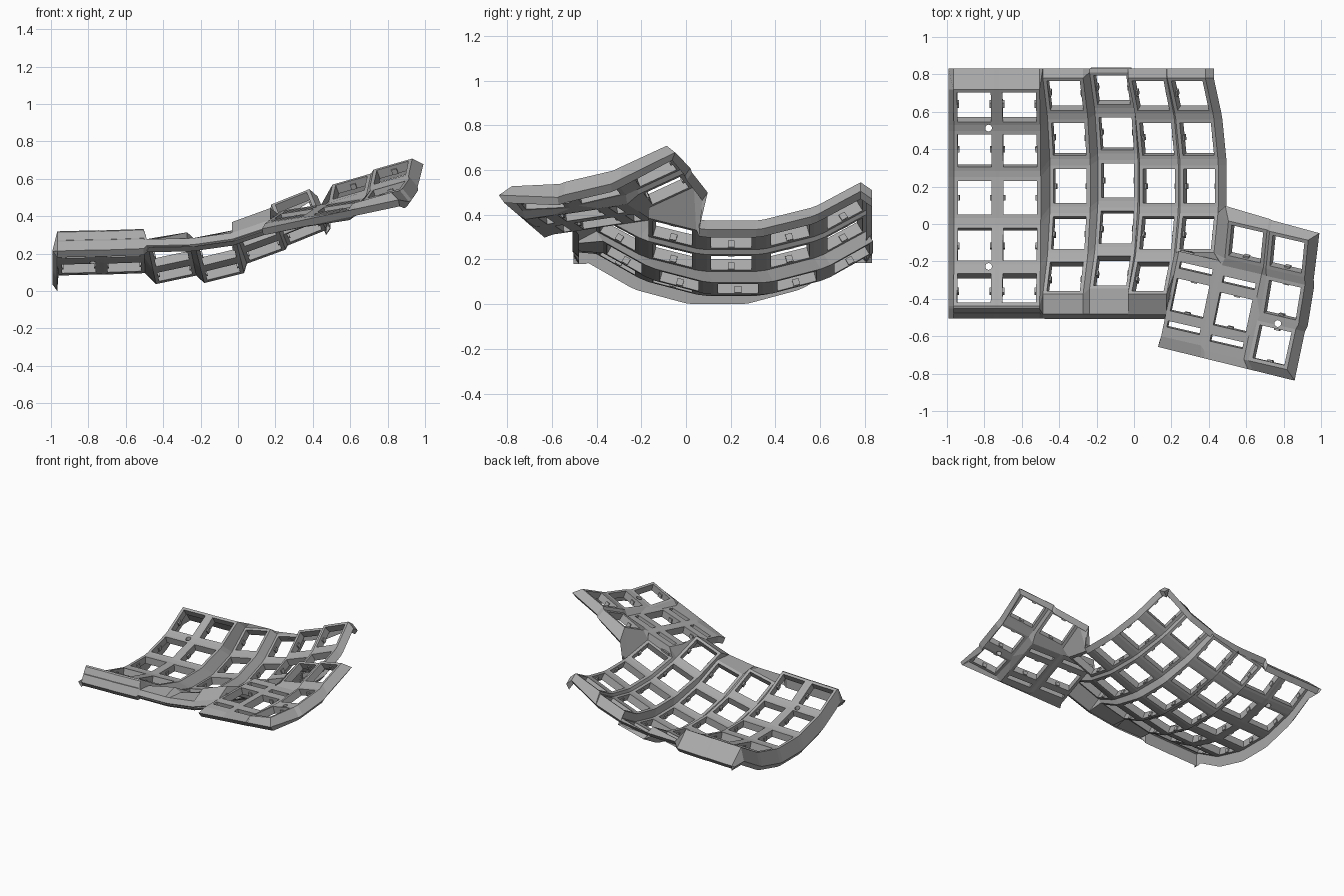
import bpy, bmesh
from math import radians, sin, cos
from mathutils import Vector, Matrix

if "Cube" in bpy.data.objects:
    bpy.data.objects.remove(bpy.data.objects["Cube"])

grey = bpy.data.materials.new("plain_grey")
grey.use_nodes = True
COLOUR = (0.4, 0.4, 0.4, 1)
grey.diffuse_color = COLOUR
grey.node_tree.nodes["Principled BSDF"].inputs["Base Color"].default_value = COLOUR

THICK, HALF, HOLE, RADIUS = 0.052, 0.11, 0.09, 0.966
UP = Vector((0, 0, 1))
sheet = []        # polygons of posts; a post is a (top, bottom) point pair
clips = []        # frames (centre, along, across, normal) of the small clips


def patch(*posts):
    sheet.append(posts)


def strip(a, b):
    for i in range(min(len(a), len(b)) - 1):
        patch(a[i], b[i], b[i + 1], a[i + 1])


def post(c, U, V, u, v):
    p = c + U * u + V * v
    return (p, p - U.cross(V) * THICK)


def frame(c, U, V, v0, v1, h0, h1):
    """A flat ring around one rectangular opening; returns left and right edges."""
    outer = [post(c, U, V, u, v) for u, v in ((-HALF, v0), (HALF, v0), (HALF, v1), (-HALF, v1))]
    inner = [post(c, U, V, u, v) for u, v in ((-HOLE, h0), (HOLE, h0), (HOLE, h1), (-HOLE, h1))]
    for i in range(4):
        j = (i + 1) % 4
        patch(outer[i], outer[j], inner[j], inner[i])
    return [outer[0], outer[3]], [outer[1], outer[2]]


def key(c, U, V, thumb=False):
    a, b = (V, -U) if thumb else (U, V)
    for s in (-1, 1):
        clips.append((c + a * s * HOLE, a, b, U.cross(V)))
    return frame(c, U, V, -HALF, HALF, -HOLE, HOLE)


def lip_at(top, d):
    """A lip post whose underside is set in against the outward direction d."""
    return (top, top - Vector(d).normalized() * .025 - UP * .035)


def rim(p, d, drop):
    """A lip post pushed outward by d and down from an edge post."""
    return lip_at(p[0] + Vector(d) - UP * drop, d)


def sweep(x):
    """Height of the continuous front and back borders."""
    return .28 + .35 * max(0, x + .5) ** 3


# --- Main key field: curved, tilted columns (x, y, z, tilt, rows) ---
columns = [(-.86, .148, .14, 1.5, 5), (-.617, .148, .146, 2, 5), (-.35, .21, .113, 12, 5),
           (-.095, .24, .122, 14, 5), (.125, .21, .235, 20, 5), (.34, .21, .335, 22, 4)]
left, right = [], []
for n, (x, y, z, tilt, rows) in enumerate(columns):
    turn = Matrix.Rotation(-radians(tilt), 3, 'Y')
    sides = [[], []]
    for r in range(rows):
        a = radians(15 * (2 - r))
        c = Vector((x, y, z)) + turn @ Vector((0, RADIUS * sin(a), RADIUS * (1 - cos(a))))
        edges = key(c, turn @ Vector((1, 0, 0)), turn @ Vector((0, cos(a), sin(a))))
        for side, edge in zip(sides, edges):
            side += [edge[1], edge[0]]
    for side in sides:
        back, front = side[0][0], side[-1][0]
        drop = .1 if n < 2 else back.z - sweep(back.x)
        side.insert(0, lip_at(Vector((back.x, .838, back.z - drop)), (0, 1, 0)))
        if rows == 5:
            if n < 2:
                shelf = front - Vector((0, .015, .005))
            else:
                shelf = Vector((front.x, -.475, sweep(front.x)))
            side.append((shelf, shelf + side[-1][1] - front))
            side.append(lip_at(Vector((shelf.x, -.497, shelf.z - (.1 if n < 2 else .035))), (0, -1, 0)))
    L, R = sides
    for i in range(0, len(L) - 1, 2):
        patch(L[i], R[i], R[i + 1], L[i + 1])
    if rows == 5:
        patch(L[-2], R[-2], R[-1], L[-1])
    if n:
        strip(right[-1], L)
    left.append(L)
    right.append(R)

# Hanging lip along the left side and small lip along the right side
first, last = left[0], right[-1]
strip([rim(p, (-1 - p[0].x, 0, 0), 0 if p in (first[0], first[-1]) else .1) for p in first], first)
right_lip = [rim(p, (.045, 0, 0), .04) for p in last[:8]]
strip(last[:8], right_lip)

# --- Thumb cluster, turned in plan ---
spin = radians(13)
PU, PV = Vector((cos(spin), -sin(spin), 0)), Vector((sin(spin), cos(spin), 0))


def thumb(x, y, z, su, sv, tall=False):
    c, U = Vector((x, y, z)), (PU + UP * su).normalized()
    V = PV + UP * sv
    V = (V - U * V.dot(U)).normalized()
    if not tall:
        return key(c, U, V, True)
    lo, mid, hi = (frame(c, U, V, -.235, -HALF, -.18, -.145), key(c, U, V, True),
                   frame(c, U, V, HALF, .235, .145, .18))
    return [lo[i] + [mid[i][1], hi[i][1]] for i in (0, 1)]


AL, AR = thumb(.29, -.39, .415, .15, .15, True)
BL, BR = thumb(.52, -.465, .45, .15, .15, True)
CL, CR = thumb(.73, -.64, .505, .28, .05)
DL, DR = thumb(.785, -.40, .545, .28, .25)
EL, ER = thumb(.81, -.155, .635, .28, .5)
FL, FR = thumb(.59, -.10, .555, .28, .5)

strip(AR, BL)
strip(BR, CL + DL)
for L, R in ((CL + DL, CR + DR), (DL + EL, DR + ER)):
    patch(L[1], R[1], R[2], L[2])
strip(FR, EL)
patch(BL[3], BR[3], FR[0], FL[0])
patch(BR[3], DL[1], EL[0], FR[0])

# Webs joining the thumb cluster to the main field
R4, L5, R5 = right[4], left[5], right[5]
patch(R4[8], L5[8], AL[3], R4[9])
patch(R4[9], AL[3], AL[2], R4[10])
patch(R4[10], AL[2], AL[1], R4[11])
patch(L5[8], R5[8], AR[3], AL[3])
patch(R5[8], BL[3], AR[3])
patch(R5[8], FL[0], BL[3])
patch(R5[8], R5[7], FL[1], FL[0])

# Bevelled lip around the cluster: straight front edge, then right side and back
front_edge = [AL[0], AR[0], BL[0], BR[0], CL[0], CR[0]]
start, end = Vector((.12, -.65, .335)), Vector((.85, -.83, .49))
lip = []
for p in front_edge:
    t = (p[0].x - front_edge[0][0].x) / (front_edge[-1][0].x - front_edge[0][0].x)
    lip.append(lip_at(start.lerp(end, t), -PV))
side_edge = [(p, PU * .05, .06) for p in (CR[1], DR[0], DR[1], ER[0])]
side_edge += [(ER[1], (PU + PV) * .05, .03), (EL[1], PV * .06, .04), (FR[1], PV * .06, .04),
              (FL[1], PV * .075 - PU * .035, .07)]
lip += [rim(*e) for e in side_edge]
strip(front_edge + [e[0] for e in side_edge], lip)
patch(FL[1], lip[-1], right_lip[7], R5[7])


def finish(bm, name):
    mesh = bpy.data.meshes.new(name)
    bmesh.ops.recalc_face_normals(bm, faces=bm.faces)
    bm.to_mesh(mesh)
    bm.free()
    mesh.materials.append(grey)
    obj = bpy.data.objects.new(name, mesh)
    bpy.context.collection.objects.link(obj)
    return obj


# --- Turn the sheet of posts into a closed plate ---
bm, pool, border = bmesh.new(), {}, {}


def vert(p):
    k = tuple(round(v, 4) for v in p)
    if k not in pool:
        pool[k] = bm.verts.new(p)
    return pool[k]


for poly in sheet:
    tops, bottoms = [vert(p[0]) for p in poly], [vert(p[1]) for p in poly]
    bm.faces.new(tops)
    bm.faces.new(bottoms[::-1])
    for i in range(len(poly)):
        j = (i + 1) % len(poly)
        border.setdefault(frozenset((tops[i], tops[j])), []).append((tops[i], tops[j], bottoms[j], bottoms[i]))
for uses in border.values():
    if len(uses) == 1:
        bm.faces.new(uses[0])
plate = finish(bm, "key_plate")

# --- Screw holes ---
bm = bmesh.new()
for x, y, z in ((-.786, .52, .2), (-.786, -.22, .2), (.76, -.525, .5)):
    bmesh.ops.create_cone(bm, cap_ends=True, segments=16, radius1=.018, radius2=.018, depth=.3,
                          matrix=Matrix.Translation((x, y, z)))
cutter = finish(bm, "screw_cutter")
cutter.hide_render = True
cut = plate.modifiers.new("screw_holes", 'BOOLEAN')
cut.object, cut.operation, cut.solver = cutter, 'DIFFERENCE', 'EXACT'
bpy.context.view_layer.objects.active = plate
bpy.ops.object.modifier_apply(modifier=cut.name)
bpy.data.objects.remove(cutter)

# --- Small clips inside each opening ---
bm = bmesh.new()
for c, a, b, n in clips:
    m = Matrix((a * .018, b * .03, n * .03)).transposed().to_4x4()
    m.translation = c - n * .035
    bmesh.ops.create_cube(bm, size=1, matrix=m)
nubs = finish(bm, "switch_clips")

# Rest everything on the ground, centred
pts = [v.co for v in plate.data.vertices]
shift = Vector([-(min(p[i] for p in pts) + max(p[i] for p in pts)) / 2 for i in (0, 1)]
               + [-min(p.z for p in pts)])
for obj in (plate, nubs):
    obj.data.transform(Matrix.Translation(shift))
